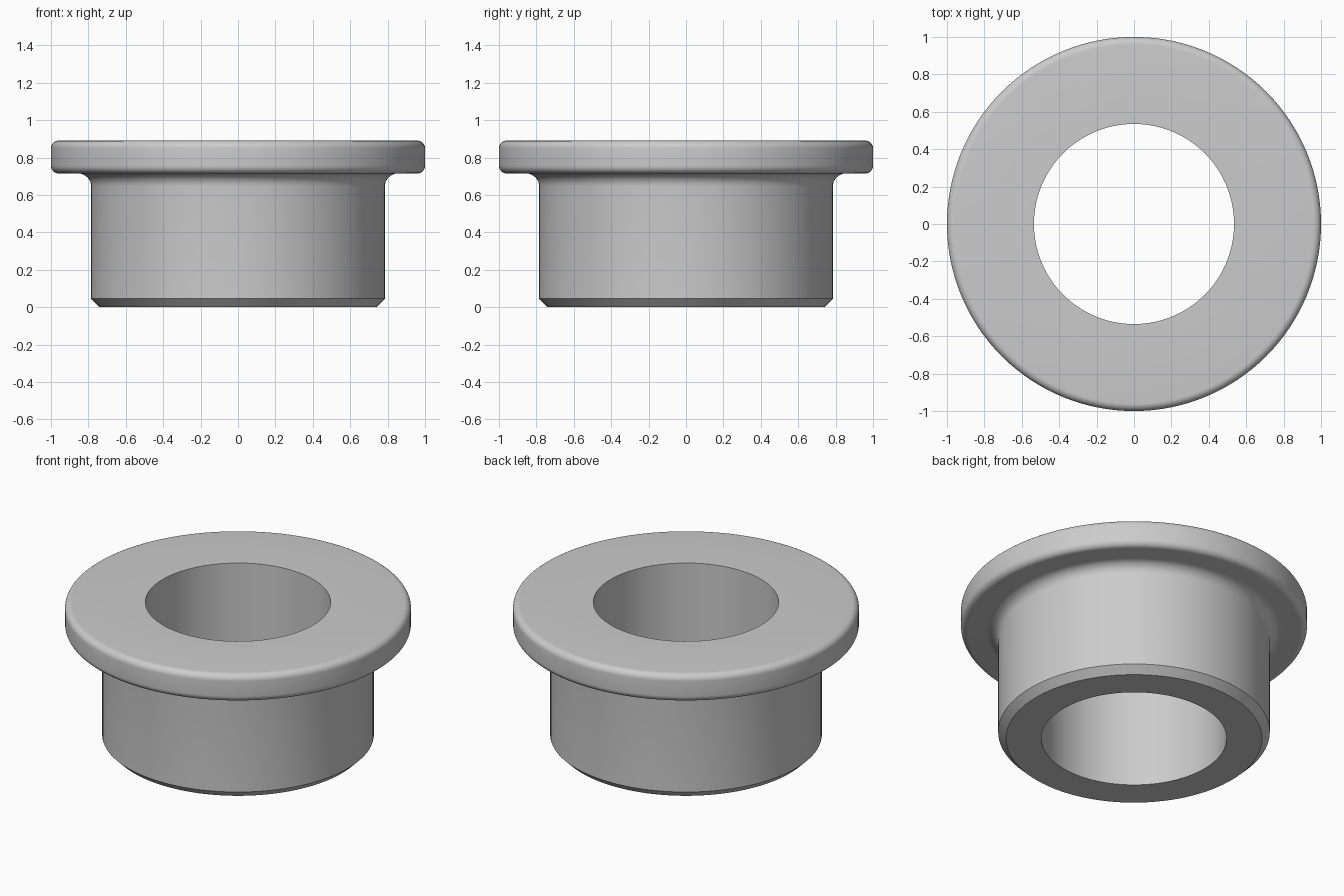
import bpy, bmesh, math

if "Cube" in bpy.data.objects:
    bpy.data.objects.remove(bpy.data.objects["Cube"])

SEGMENTS = 128
BORE, BODY, FLANGE = 0.535, 0.785, 1.0        # radii
HEIGHT, FLANGE_BASE = 0.89, 0.715
CHAMFER, FILLET, ROUND = 0.045, 0.07, 0.04


def arc(cx, cz, radius, start, end, steps=8):
    """Points of a profile arc, angles in degrees."""
    angles = [math.radians(start + (end - start) * i / steps) for i in range(steps + 1)]
    return [(cx + radius * math.cos(a), cz + radius * math.sin(a)) for a in angles]


# Closed cross-section (radius, height), from the bottom of the bore outward
profile = [(BORE, 0), (BODY - CHAMFER, 0), (BODY, CHAMFER)]
profile += arc(BODY + FILLET, FLANGE_BASE - FILLET, FILLET, 180, 90)       # fillet under flange
profile += arc(FLANGE - ROUND, FLANGE_BASE + ROUND, ROUND, -90, 0)         # lower flange edge
profile += arc(FLANGE - ROUND, HEIGHT - ROUND, ROUND, 0, 90)               # upper flange edge
profile += [(BORE, HEIGHT)]

# Lathe the section around z
bm = bmesh.new()
rings = []
for s in range(SEGMENTS):
    a = 2 * math.pi * s / SEGMENTS
    rings.append([bm.verts.new((r * math.cos(a), r * math.sin(a), z)) for r, z in profile])
n = len(profile)
for s in range(SEGMENTS):
    here, there = rings[s], rings[(s + 1) % SEGMENTS]
    for i in range(n):
        j = (i + 1) % n
        bm.faces.new((here[i], there[i], there[j], here[j]))
bmesh.ops.recalc_face_normals(bm, faces=bm.faces)

mesh = bpy.data.meshes.new("flanged_bushing")
bm.to_mesh(mesh)
bm.free()
bushing = bpy.data.objects.new("flanged_bushing", mesh)
bpy.context.collection.objects.link(bushing)

# Plain grey metal
grey = bpy.data.materials.new("light_grey")
grey.diffuse_color = (0.6, 0.6, 0.6, 1)
grey.use_nodes = True
grey.node_tree.nodes["Principled BSDF"].inputs["Base Color"].default_value = grey.diffuse_color
mesh.materials.append(grey)

# Smooth walls and roundings, sharp chamfer and bore rims
bpy.context.view_layer.objects.active = bushing
bushing.select_set(True)
bpy.ops.object.shade_smooth_by_angle(angle=math.radians(30))
